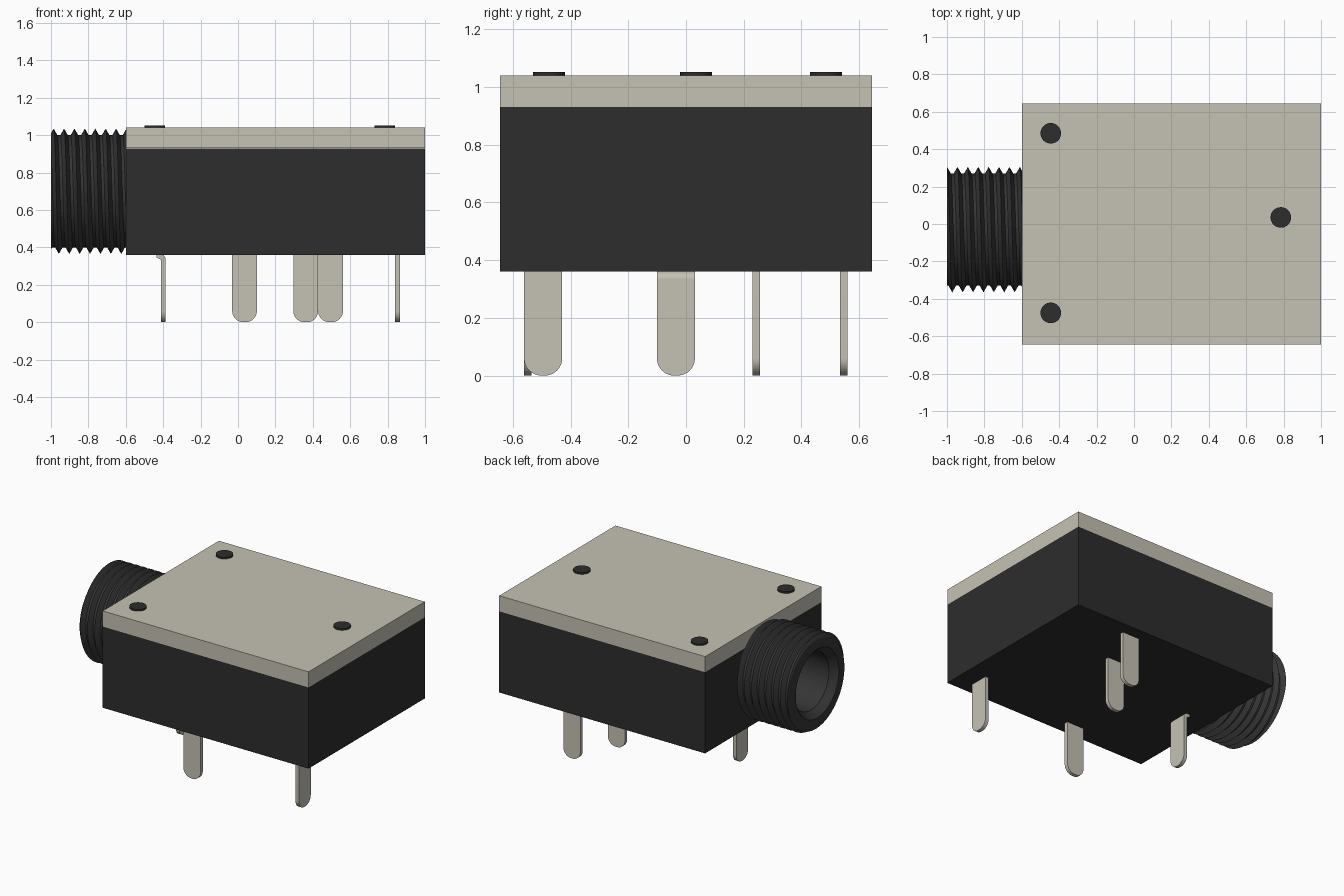
import bpy, bmesh, math
from mathutils import Vector, Matrix

if "Cube" in bpy.data.objects:
    bpy.data.objects.remove(bpy.data.objects["Cube"], do_unlink=True)


def material(name, rgb):
    m = bpy.data.materials.new(name)
    m.use_nodes = True
    color = (*rgb, 1)
    m.diffuse_color = color
    m.node_tree.nodes["Principled BSDF"].inputs["Base Color"].default_value = color
    return m


BLACK = material("black plastic", (0.026, 0.026, 0.026))
DARK = material("dark grey plastic", (0.036, 0.036, 0.036))
METAL = material("pale metal", (0.56, 0.54, 0.455))


def finish(name, bm, mat, smooth=None):
    bmesh.ops.recalc_face_normals(bm, faces=bm.faces)
    mesh = bpy.data.meshes.new(name)
    bm.to_mesh(mesh)
    bm.free()
    ob = bpy.data.objects.new(name, mesh)
    bpy.context.collection.objects.link(ob)
    mesh.materials.append(mat)
    if smooth:
        bpy.ops.object.select_all(action="DESELECT")
        ob.select_set(True)
        bpy.context.view_layer.objects.active = ob
        bpy.ops.object.shade_smooth_by_angle(angle=math.radians(smooth))
    return ob


def box(name, lo, hi, mat):
    lo, hi = Vector(lo), Vector(hi)
    bm = bmesh.new()
    bmesh.ops.create_cube(bm, size=1)
    bmesh.ops.scale(bm, vec=hi - lo, verts=bm.verts)
    bmesh.ops.translate(bm, vec=(lo + hi) / 2, verts=bm.verts)
    return finish(name, bm, mat)


def prism(name, outline, depth, matrix, mat, smooth=30):
    """Extrude an outline in local XY along local Z, then place it."""
    bm = bmesh.new()
    face = bm.faces.new([bm.verts.new((x, y, -depth / 2)) for x, y in outline])
    out = bmesh.ops.extrude_face_region(bm, geom=[face])
    verts = [v for v in out["geom"] if isinstance(v, bmesh.types.BMVert)]
    bmesh.ops.translate(bm, vec=(0, 0, depth), verts=verts)
    bmesh.ops.transform(bm, matrix=matrix, verts=bm.verts)
    return finish(name, bm, mat, smooth)


def arc(cx, cy, r, start, end, n=10):
    angles = [math.radians(start + (end - start) * i / n) for i in range(n + 1)]
    return [(cx + r * math.cos(a), cy + r * math.sin(a)) for a in angles]


# Housing and metal cover
box("housing", (-0.6, -0.645, 0.36), (1, 0.645, 0.93), BLACK)
box("cover", (-0.6, -0.645, 0.93), (1, 0.645, 1.04), METAL)

# Rivet heads on the cover
for i, (x, y) in enumerate([(-0.445, 0.485), (-0.445, -0.475), (0.785, 0.035)]):
    prism(f"rivet_{i + 1}", arc(0, 0, 0.055, 0, 350, 35), 0.03,
          Matrix.Translation((x, y, 1.037)), BLACK)

# Threaded barrel: helical ridge outside, chamfered bore inside
X0, X1, PITCH, SEG = -1.0, -0.6, 0.0556, 64
ROOT, CREST = 0.3, 0.335
CENTRE = Vector((0, -0.03, 0.7))
STEPS = (0, 0.36, 0.64)          # crest, root, root within one pitch


def thread_radius(x, turn):
    phase = ((x + 0.93) / PITCH + turn) % 1
    return ROOT + (CREST - ROOT) * max(0, 1 - min(phase, 1 - phase) / 0.36)


bm = bmesh.new()
columns = []
for s in range(SEG + 1):
    turn = s / SEG
    a = turn * math.tau
    rows = [-0.93 + PITCH * (k + f - turn) for k in range(-2, 9) for f in STEPS]
    stations = [min(max(x, X0), X1) for x in rows]
    profile = [(x, thread_radius(x, turn)) for x in [X0] + stations + [X1]]
    profile = [(-0.6, 0.0), (-0.6, 0.2), (-0.95, 0.2), (X0, 0.24)] + profile
    columns.append([bm.verts.new(CENTRE + Vector((x, r * math.sin(a), r * math.cos(a))))
                    for x, r in profile])
for c, d in zip(columns, columns[1:]):
    for i in range(len(c) - 1):
        bm.faces.new((c[i], c[i + 1], d[i + 1], d[i]))
bmesh.ops.remove_doubles(bm, verts=bm.verts, dist=0.0002)
finish("threaded_barrel", bm, DARK, 25)

# Flat solder pins with rounded tips
WIDTH, THICK, TIP = 0.132, 0.026, 0.06
H = WIDTH / 2


def pin_outline(top):
    return ([(H, top), (-H, top)] + arc(TIP - H, TIP, TIP, 180, 270)
            + arc(H - TIP, TIP, TIP, 270, 360))


UPRIGHT = Matrix.Rotation(math.pi / 2, 4, "X")
QUARTER = Matrix.Rotation(math.pi / 2, 4, "Z")
for name, x, y, turned in [("front_pin", 0.035, -0.548, False),
                           ("inner_back_pin", 0.362, 0.243, False),
                           ("outer_back_pin", 0.495, 0.547, False),
                           ("end_pin", 0.853, -0.495, True),
                           ("barrel_side_pin", -0.4, -0.035, True)]:
    place = Matrix.Translation((x, y, 0)) @ (QUARTER if turned else Matrix()) @ UPRIGHT
    top = 0.335 if name == "barrel_side_pin" else 0.4
    prism(name, pin_outline(top), THICK, place, METAL)

# Bent shoulder that joins the barrel side pin to the underside
shoulder = ([(-0.435, 0.362)] + arc(-0.413, 0.335, 0.026, 90, 0, 8)
            + [(-0.413, 0.335), (-0.435, 0.345)])
prism("pin_shoulder", shoulder, WIDTH,
      Matrix.Translation((0, -0.035, 0)) @ UPRIGHT, METAL)
